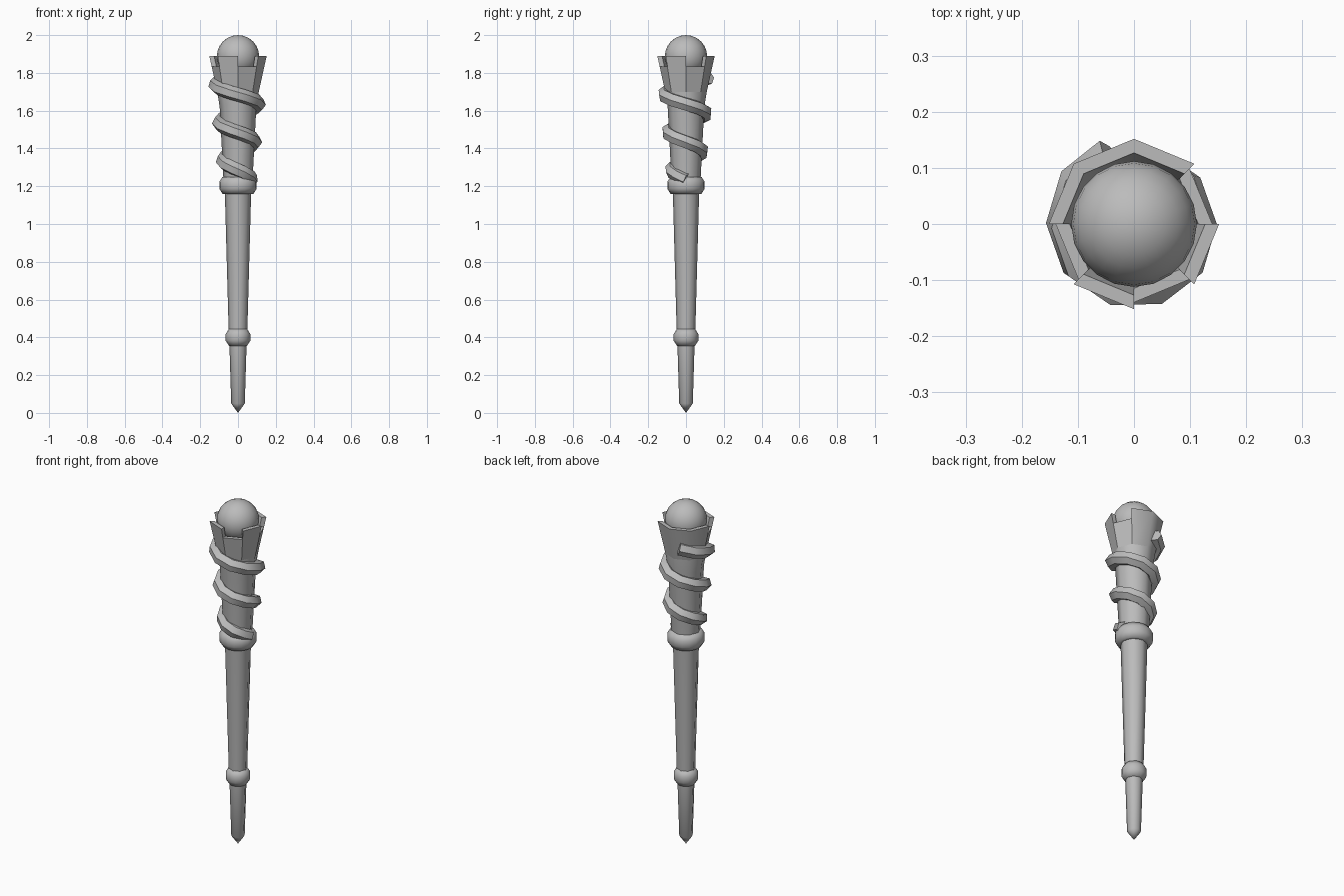
import bpy, bmesh, math
from math import sin, cos, radians, pi

old = bpy.data.objects.get("Cube")
if old:
    bpy.data.objects.remove(old, do_unlink=True)

grey = bpy.data.materials.new("plain_grey")
grey.use_nodes = True
colour = (0.5, 0.5, 0.5, 1)
grey.diffuse_color = colour
grey.node_tree.nodes["Principled BSDF"].inputs["Base Color"].default_value = colour


def finish(obj, angle=50):
    obj.data.materials.clear()
    obj.data.materials.append(grey)
    bpy.ops.object.select_all(action='DESELECT')
    obj.select_set(True)
    bpy.context.view_layer.objects.active = obj
    bpy.ops.object.shade_smooth_by_angle(angle=radians(angle))


def from_bmesh(name, bm, angle=50):
    bmesh.ops.recalc_face_normals(bm, faces=bm.faces[:])
    mesh = bpy.data.meshes.new(name)
    bm.to_mesh(mesh)
    bm.free()
    obj = bpy.data.objects.new(name, mesh)
    bpy.context.collection.objects.link(obj)
    finish(obj, angle)


def lathe(name, profile, sides, angle=50):
    # Spin a (radius, height) profile around the z axis
    bm = bmesh.new()
    verts = [bm.verts.new((r, 0, z)) for r, z in profile]
    edges = [bm.edges.new(pair) for pair in zip(verts, verts[1:])]
    bmesh.ops.spin(bm, geom=verts + edges, cent=(0, 0, 0), axis=(0, 0, 1),
                   angle=2 * pi, steps=sides)
    bmesh.ops.remove_doubles(bm, verts=bm.verts[:], dist=0.0005)
    from_bmesh(name, bm, angle)


def polar(r, a, z):
    return (r * cos(a), r * sin(a), z)


# Shaft from pointed tip to flared head
lathe("shaft", [(0, 0), (0.036, 0.05), (0.046, 0.38), (0.049, 0.42), (0.07, 1.18),
                (0.078, 1.25), (0.097, 1.62), (0.11, 1.70), (0.11, 1.8), (0, 1.8)], 8)

# Collars around the shaft
for name, z, r, h in (("lower_collar", 0.40, 0.068, 0.045),
                      ("upper_collar", 1.205, 0.102, 0.045)):
    lathe(name, [(r - 0.035, z - h), (r - 0.02, z - h), (r - 0.003, z - h * 0.4),
                 (r - 0.003, z + h * 0.4), (r - 0.02, z + h), (r - 0.035, z + h)], 16, 60)


# Notched cup, one wall block per side
def cup_radius(z):
    return 0.11 + (z - 1.70) * 0.22


bm = bmesh.new()
heights = [1.835, 1.89, 1.89, 1.89, 1.835, 1.89, 1.835, 1.89]
for i, top in enumerate(heights):
    a, b = i * pi / 4, (i + 1) * pi / 4
    ring = []
    for z in (1.70, top):
        outer = cup_radius(z)
        ring.append([bm.verts.new(polar(r, t, z)) for r, t in
                     ((outer, a), (outer, b), (outer - 0.025, b), (outer - 0.025, a))])
    low, high = ring
    bm.faces.new(low)
    bm.faces.new(high)
    # Walls between equal neighbours stay open so the cup is one skin
    for k in range(4):
        nxt = heights[(i + 1) % 8] if k == 1 else heights[i - 1] if k == 3 else None
        if nxt != top:
            bm.faces.new((low[k], low[(k + 1) % 4], high[(k + 1) % 4], high[k]))
bmesh.ops.remove_doubles(bm, verts=bm.verts[:], dist=0.0005)
from_bmesh("notched_cup", bm)

# Orb resting in the cup
bpy.ops.mesh.primitive_uv_sphere_add(segments=20, ring_count=12, radius=0.112,
                                     location=(0, 0, 1.888))
orb = bpy.context.object
orb.name = "orb"
finish(orb)

# Vine winding down around the head, ten straight pieces per turn
curve = bpy.data.curves.new("vine", 'CURVE')
curve.dimensions = '3D'
curve.bevel_depth = 0.037
curve.bevel_resolution = 1
curve.use_fill_caps = True
spline = curve.splines.new('POLY')
spline.points.add(27)
for i, point in enumerate(spline.points):
    turn = 108 + 36 * i
    z = 1.735 - 0.2 * (turn - 180) / 360
    point.co = (*polar(0.121 - 0.1 * (1.735 - z), radians(turn), z), 1)
vine = bpy.data.objects.new("vine", curve)
bpy.context.collection.objects.link(vine)
bpy.ops.object.select_all(action='DESELECT')
vine.select_set(True)
bpy.context.view_layer.objects.active = vine
bpy.ops.object.convert(target='MESH')
finish(bpy.context.object)
